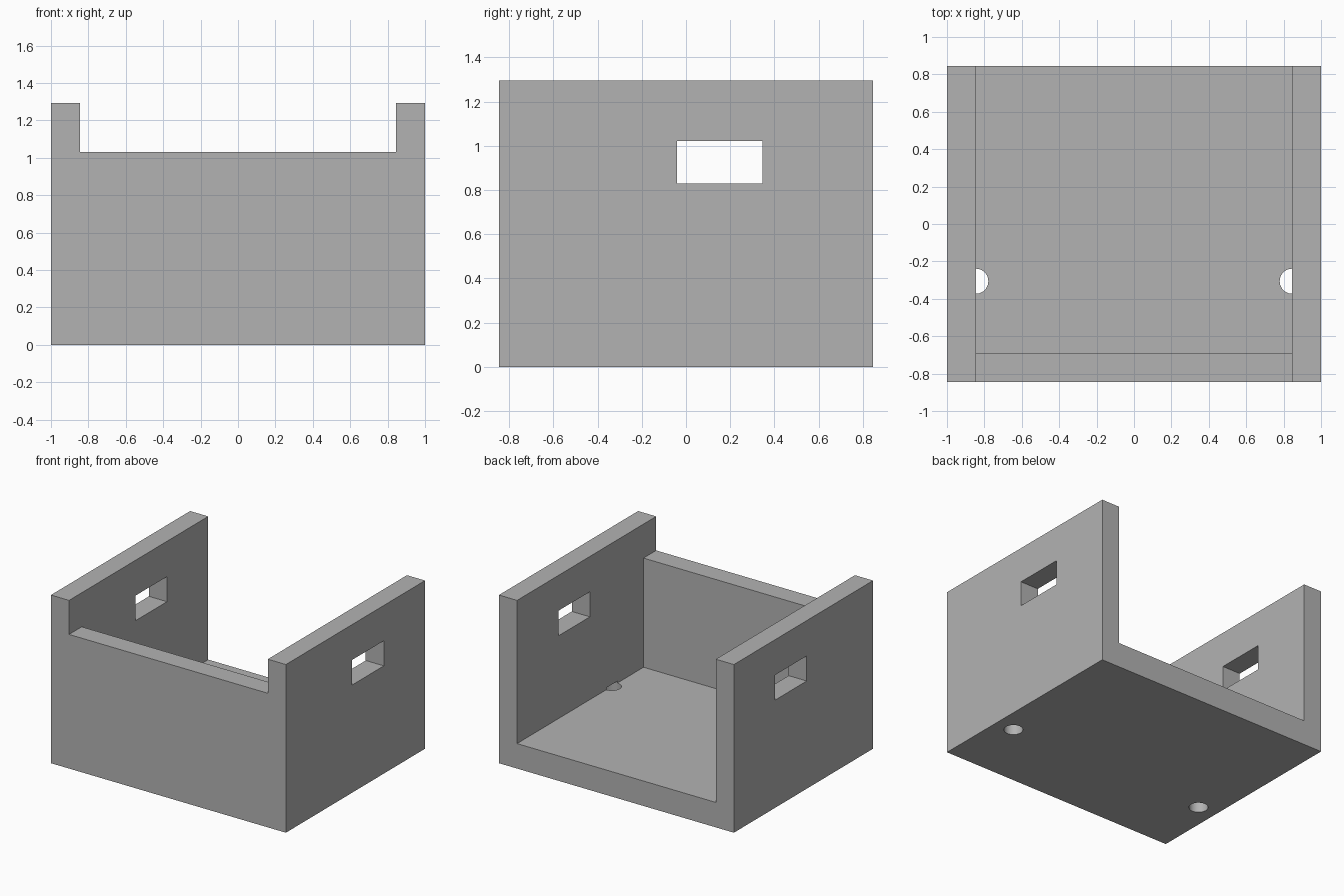
import bpy
import bmesh
from mathutils import Matrix, Vector

if "Cube" in bpy.data.objects:
    bpy.data.objects.remove(bpy.data.objects["Cube"], do_unlink=True)

# Overall dimensions
HALF_X, HALF_Y, HEIGHT = 1.0, 0.846, 1.294
WALL, FLOOR, FRONT_TOP = 0.154, 0.192, 1.032
INNER_X = HALF_X - WALL
INNER_FRONT = -HALF_Y + WALL
HOLE_Y, HOLE_RADIUS = -0.306, 0.067

grey = bpy.data.materials.new("plain_grey")
grey.use_nodes = True
colour = (0.45, 0.45, 0.45, 1)
grey.diffuse_color = colour
grey.node_tree.nodes["Principled BSDF"].inputs["Base Color"].default_value = colour


def make_object(name, bm):
    bmesh.ops.recalc_face_normals(bm, faces=bm.faces)
    mesh = bpy.data.meshes.new(name)
    bm.to_mesh(mesh)
    bm.free()
    mesh.materials.append(grey)
    obj = bpy.data.objects.new(name, mesh)
    bpy.context.collection.objects.link(obj)
    return obj


def side_profile(name, outline, half_width):
    """Extrude a (y, z) outline across x."""
    bm = bmesh.new()
    face = bm.faces.new([bm.verts.new((-half_width, y, z)) for y, z in outline])
    result = bmesh.ops.extrude_face_region(bm, geom=[face])
    verts = [v for v in result["geom"] if isinstance(v, bmesh.types.BMVert)]
    bmesh.ops.translate(bm, verts=verts, vec=Vector((2 * half_width, 0, 0)))
    return make_object(name, bm)


def rectangle(y0, y1, z0, z1):
    return [(y0, z0), (y1, z0), (y1, z1), (y0, z1)]


def drill(name, x, z0, z1):
    bm = bmesh.new()
    bmesh.ops.create_cone(bm, cap_ends=True, segments=48, radius1=HOLE_RADIUS,
                          radius2=HOLE_RADIUS, depth=z1 - z0,
                          matrix=Matrix.Translation((x, HOLE_Y, (z0 + z1) / 2)))
    return make_object(name, bm)


# Solid block that the tray is cut from
tray = side_profile("tray_body", rectangle(-HALF_Y, HALF_Y, 0, HEIGHT), HALF_X)

# Stepped cavity: open at the back and top, low wall at the front
cavity = side_profile("cavity_cutter", [
    (INNER_FRONT, FLOOR), (1, FLOOR), (1, 1.5),
    (-1, 1.5), (-1, FRONT_TOP), (INNER_FRONT, FRONT_TOP)], INNER_X)

# Window slot through both side walls
window = side_profile("window_cutter", rectangle(-0.04, 0.345, 0.829, 1.022), 1.2)

# Screw holes through the floor, half under the side walls
holes = [drill("screw_hole_cutter", side * INNER_X, -0.1, FLOOR + 0.015)
         for side in (-1, 1)]

bpy.context.view_layer.objects.active = tray
for cutter in [cavity, window] + holes:
    cutter.hide_render = True
    cut = tray.modifiers.new(cutter.name, "BOOLEAN")
    cut.operation = "DIFFERENCE"
    cut.solver = "EXACT"
    cut.object = cutter
    bpy.ops.object.modifier_apply(modifier=cut.name)
    bpy.data.objects.remove(cutter, do_unlink=True)

# Smooth hole walls, crisp box edges
bpy.ops.object.select_all(action="DESELECT")
tray.select_set(True)
bpy.ops.object.shade_smooth_by_angle()
